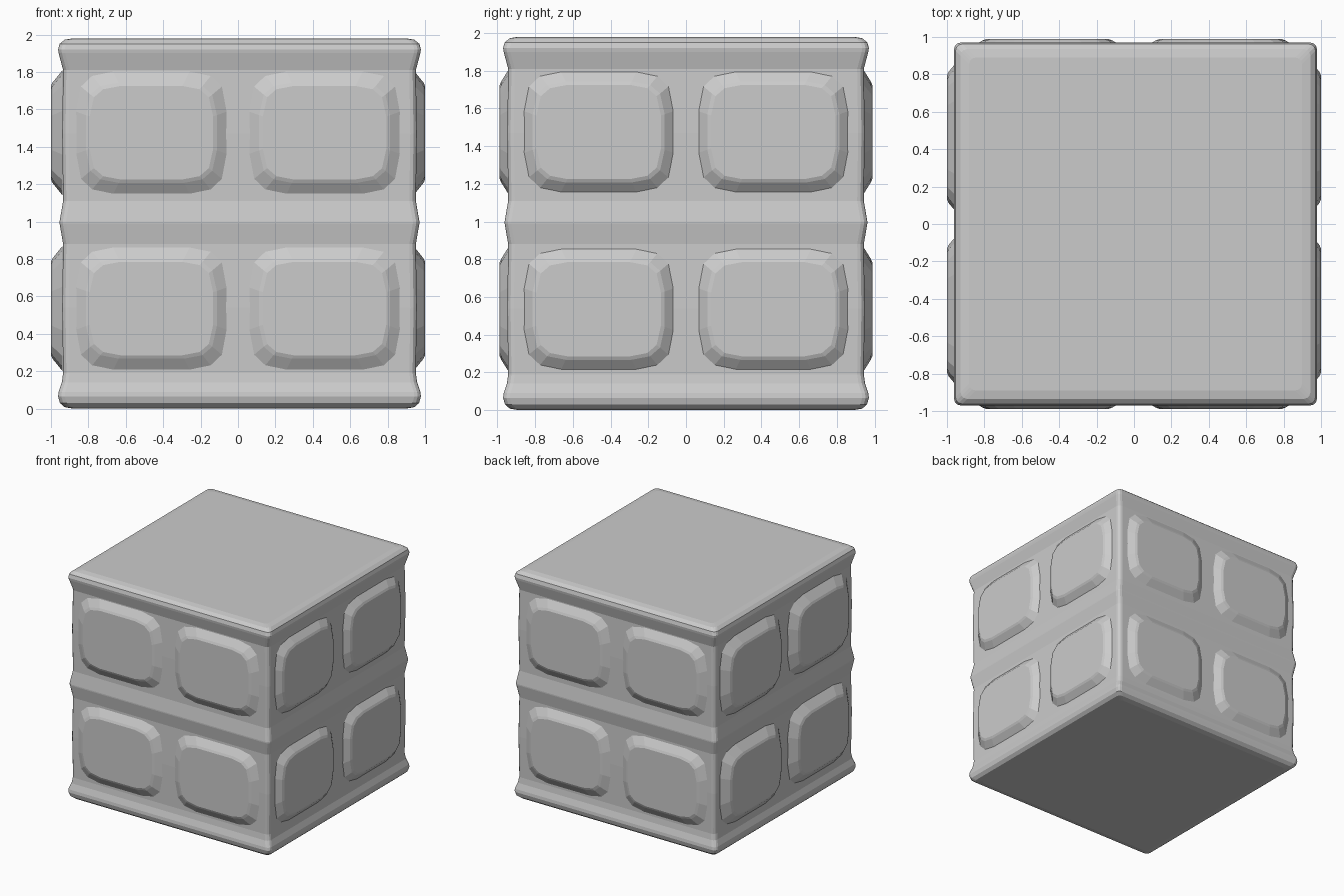
import bpy, bmesh, math
from mathutils import Matrix, Vector

if "Cube" in bpy.data.objects:
    bpy.data.objects.remove(bpy.data.objects["Cube"])


def loft(name, rings):
    """Skin a stack of matching closed rings and cap both ends."""
    bm = bmesh.new()
    loops = [[bm.verts.new(p) for p in ring] for ring in rings]
    n = len(loops[0])
    for a, b in zip(loops, loops[1:]):
        for i in range(n):
            j = (i + 1) % n
            bm.faces.new((a[i], a[j], b[j], b[i]))
    bm.faces.new(loops[0][::-1])
    bm.faces.new(loops[-1])
    bmesh.ops.recalc_face_normals(bm, faces=bm.faces)
    mesh = bpy.data.meshes.new(name)
    bm.to_mesh(mesh)
    bm.free()
    obj = bpy.data.objects.new(name, mesh)
    bpy.context.collection.objects.link(obj)
    return obj


def square_ring(h, z, r=0.035, seg=3):
    """Square of half-width h with small rounded corners."""
    pts = []
    for k, (sx, sy) in enumerate(((1, 1), (-1, 1), (-1, -1), (1, -1))):
        for i in range(seg + 1):
            a = math.radians(90 * k + 90 * i / seg)
            pts.append((sx * (h - r) + r * math.cos(a),
                        sy * (h - r) + r * math.sin(a), z))
    return pts


# Body: rims at top and bottom, a ridge at mid height, recessed walls between
profile = [(0.89, 0.0), (0.935, 0.008), (0.96, 0.03), (0.97, 0.065),
           (0.967, 0.09), (0.95, 0.14), (0.943, 0.19), (0.948, 0.54),
           (0.943, 0.88), (0.962, 0.99), (0.962, 1.0), (0.943, 1.11),
           (0.948, 1.47), (0.943, 1.81), (0.967, 1.90), (0.97, 1.92),
           (0.962, 1.95), (0.935, 1.972), (0.89, 1.98)]
body = loft("crate_body", [square_ring(h, z) for h, z in profile])
body.location.x = 0.008

# Raised panels: cushioned blocks with clipped corners
quadrant = [(1.0, 0.35), (0.93, 0.76), (0.78, 0.93), (0.5, 1.0)]


def panel_outline():
    q = quadrant
    return (q + [(-u, v) for u, v in reversed(q)]
            + [(-u, -v) for u, v in q] + [(u, -v) for u, v in reversed(q)])


def add_panel(name, side, u0, v0, front):
    rot = Matrix.Rotation(math.radians(90 * side), 3, 'Z')
    layers = [(0.415, 0.335, 0.938), (0.35, 0.268, front - 0.008),
              (0.33, 0.25, front)]
    rings = [[rot @ Vector((u0 + hu * u, -d, v0 + hv * v))
              for u, v in panel_outline()] for hu, hv, d in layers]
    loft(name, rings)


# Two by two panels on each of the four walls
for side, label in enumerate(("front", "right", "back", "left")):
    front = 1.0 if side % 2 else 0.988
    for u0 in (-0.463, 0.463):
        for v0 in (0.535, 1.475):
            column = "a" if u0 < 0 else "b"
            row = "lower" if v0 < 1 else "upper"
            add_panel(f"{label}_panel_{row}_{column}", side, u0, v0, front)
